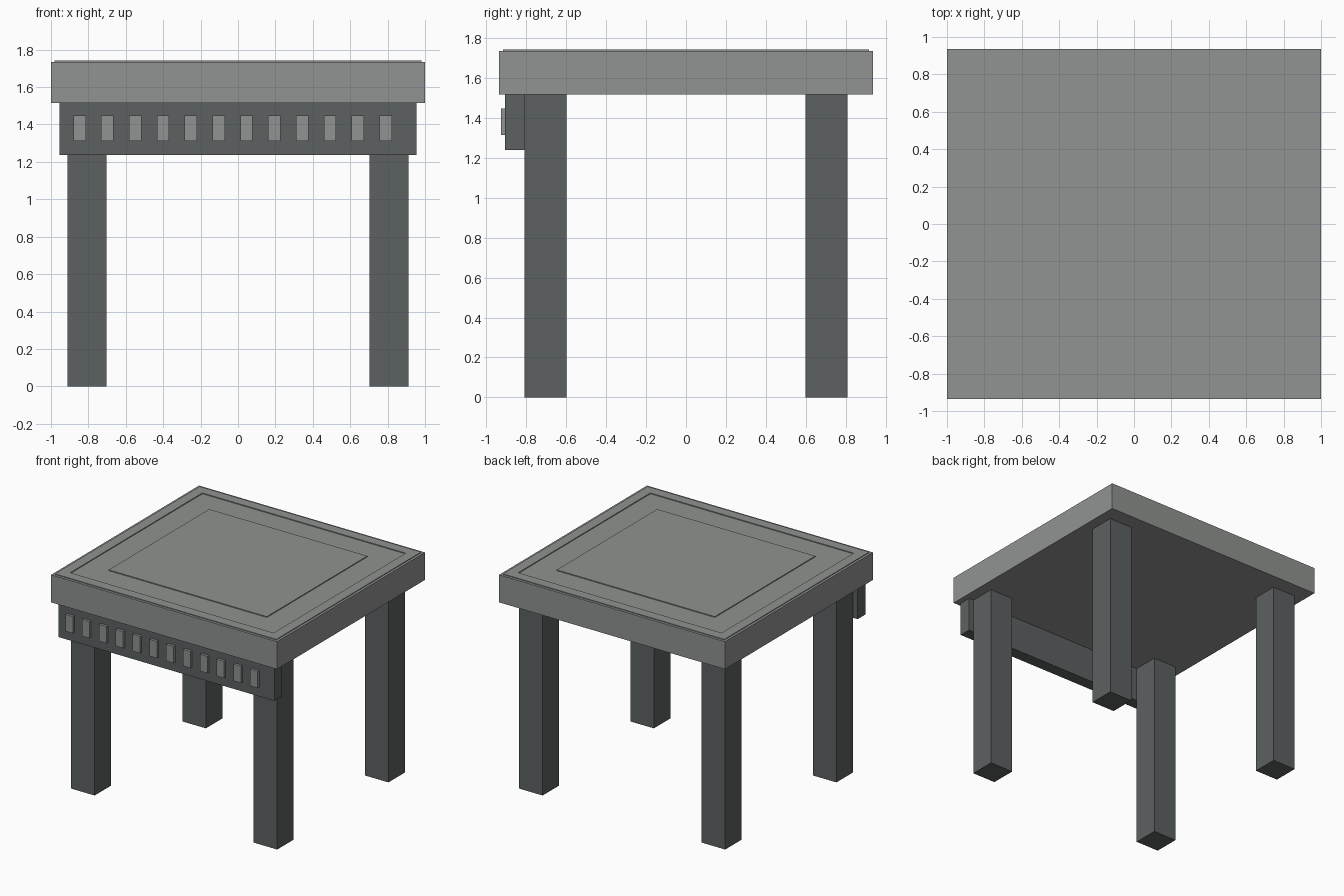
import bpy
import bmesh

cube = bpy.data.objects.get("Cube")
if cube:
    bpy.data.objects.remove(cube, do_unlink=True)


def make_material(name, color):
    mat = bpy.data.materials.new(name)
    mat.use_nodes = True
    mat.diffuse_color = color
    mat.node_tree.nodes["Principled BSDF"].inputs["Base Color"].default_value = color
    return mat


light_grey = make_material("light_grey", (0.279, 0.292, 0.282, 1))
dark_grey = make_material("dark_grey", (0.110, 0.120, 0.120, 1))


def add_object(name, bm, mat):
    bmesh.ops.recalc_face_normals(bm, faces=bm.faces)
    mesh = bpy.data.meshes.new(name)
    bm.to_mesh(mesh)
    bm.free()
    mesh.materials.append(mat)
    obj = bpy.data.objects.new(name, mesh)
    bpy.context.collection.objects.link(obj)
    return obj


def box(name, low, high, mat):
    bm = bmesh.new()
    bmesh.ops.create_cube(bm, size=1)
    for v in bm.verts:
        v.co = [high[i] if v.co[i] > 0 else low[i] for i in range(3)]
    return add_object(name, bm, mat)


def stepped_slab(name, half_x, half_y, profile, mat):
    """Loft rectangles through (inset, height) steps, closed at both ends."""
    bm = bmesh.new()
    rings = []
    for inset, z in profile:
        x, y = half_x - inset, half_y - inset
        rings.append([bm.verts.new((sx * x, sy * y, z))
                      for sx, sy in ((-1, -1), (1, -1), (1, 1), (-1, 1))])
    for a, b in zip(rings, rings[1:]):
        for i in range(4):
            j = (i + 1) % 4
            bm.faces.new((a[i], a[j], b[j], b[i]))
    bm.faces.new(rings[0])
    bm.faces.new(rings[-1])
    return add_object(name, bm, mat)


# Table top: shallow raised lip, sunken border and raised centre panel
UNDER, EDGE, LIP, SUNK = 1.515, 1.735, 1.741, 1.734
stepped_slab("table_top", 1.0, 0.935, [
    (0, UNDER), (0, EDGE), (0.02, EDGE), (0.02, LIP),
    (0.1, LIP), (0.1, SUNK), (0.3, SUNK), (0.3, LIP)], light_grey)

# Four square legs
LEG = 0.104
for side, cx in (("right", -0.808), ("left", 0.808)):
    for end, cy in (("front", -0.703), ("back", 0.703)):
        box(f"{end}_{side}_leg", (cx - LEG, cy - LEG, 0),
            (cx + LEG, cy + LEG, UNDER), dark_grey)

# Front apron board
box("front_apron", (-0.955, -0.905, 1.238), (0.955, -0.807, UNDER), dark_grey)

# Row of small raised blocks on the apron
for i in range(12):
    x = -0.88 + i * 0.1488
    box(f"apron_block_{i + 1}", (x, -0.926, 1.313), (x + 0.066, -0.905, 1.447), light_grey)
